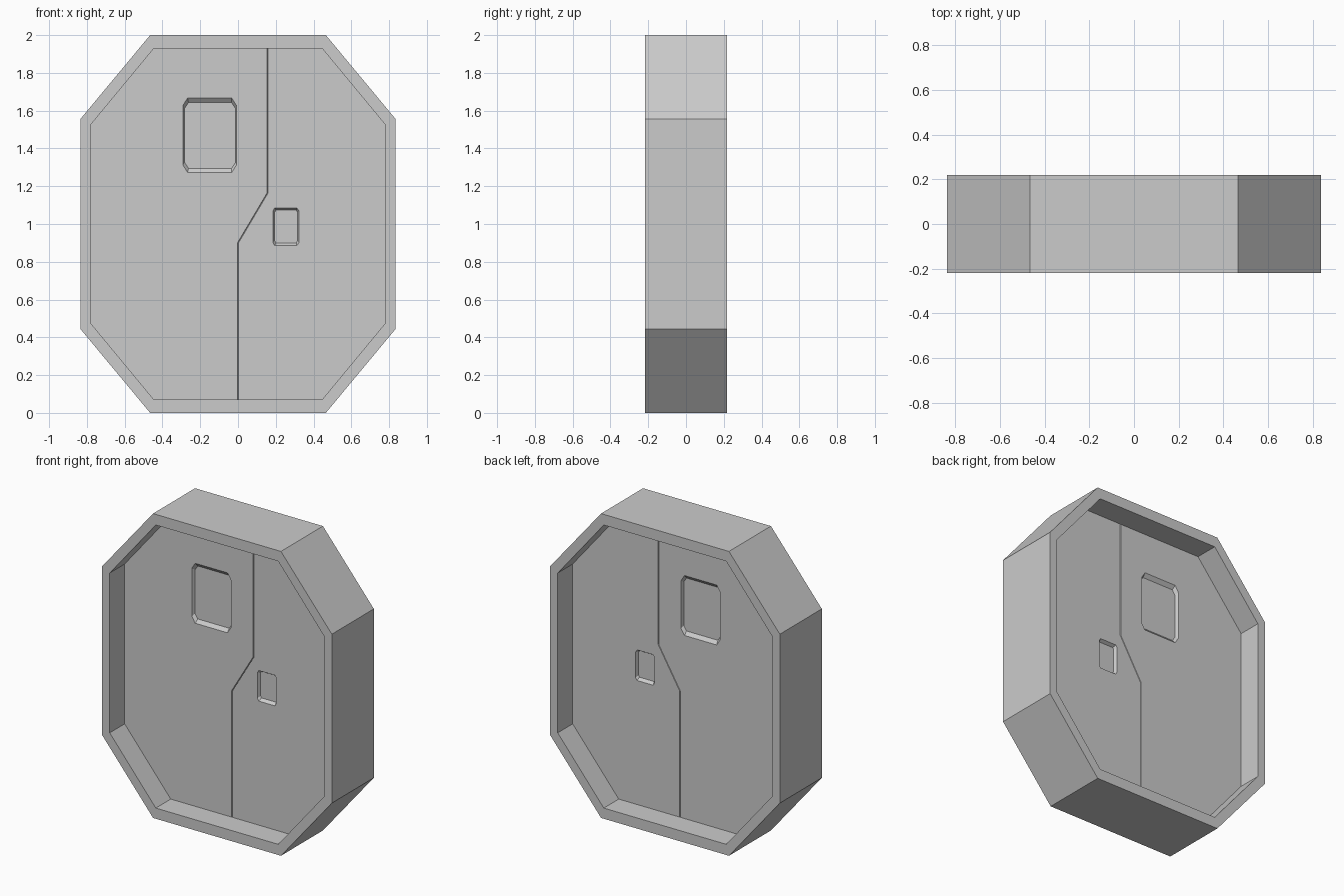
import bpy, bmesh

if "Cube" in bpy.data.objects:
    bpy.data.objects.remove(bpy.data.objects["Cube"])


def loft(name, rings, closed=False):
    """Bridge rings of (x, y, z) points; cap the ends unless the rings close on themselves."""
    bm = bmesh.new()
    loops = [[bm.verts.new(p) for p in ring] for ring in rings]
    n = len(loops[0])
    pairs = list(zip(loops, loops[1:]))
    if closed:
        pairs.append((loops[-1], loops[0]))
    else:
        bm.faces.new(loops[0])
        bm.faces.new(loops[-1])
    for a, b in pairs:
        for i in range(n):
            j = (i + 1) % n
            bm.faces.new((a[i], a[j], b[j], b[i]))
    bmesh.ops.recalc_face_normals(bm, faces=bm.faces[:])
    mesh = bpy.data.meshes.new(name)
    bm.to_mesh(mesh)
    bm.free()
    obj = bpy.data.objects.new(name, mesh)
    bpy.context.collection.objects.link(obj)
    return obj


def at(profile, y):
    return [(x, y, z) for x, z in profile]


def octagon(x0, x1, z0, z1, cx, cz):
    """Rectangle with cut corners."""
    return [(x0 + cx, z0), (x1 - cx, z0), (x1, z0 + cz), (x1, z1 - cz),
            (x1 - cx, z1), (x0 + cx, z1), (x0, z1 - cz), (x0, z0 + cz)]


# Octagonal frame
D = 0.218
outer = octagon(-0.835, 0.835, 0, 2, 0.37, 0.445)
inner = octagon(-0.78, 0.78, 0.07, 1.93, 0.335, 0.405)
loft("door_frame", [at(outer, -D), at(outer, D), at(inner, D), at(inner, -D)], closed=True)

# Two door leaves meeting at a stepped seam with a fine chamfer
T, G = 0.063, 0.003
seam = [(0, 0.07), (0, 0.9), (0.157, 1.165), (0.157, 1.93)]


def leaf(name, side):
    edge = [(side * 0.445, 1.93), (side * 0.78, 1.525), (side * 0.78, 0.475), (side * 0.445, 0.07)]
    full = seam + edge
    cut = [(x + side * G, z) for x, z in seam] + edge
    return loft(name, [at(cut, -T), at(full, -T + 0.008), at(full, T - 0.008), at(cut, T)])


left_door = leaf("left_door", -1)
right_door = leaf("right_door", 1)


# Bevelled window recesses, cut into both faces
def recess(door, wide, narrow, depth):
    for s in (-1, 1):
        cutter = loft("recess_cutter", [at(wide, s * (T + 0.05)), at(wide, s * T),
                                        at(narrow, s * (T - depth))])
        mod = door.modifiers.new("recess", 'BOOLEAN')
        mod.object, mod.operation, mod.solver = cutter, 'DIFFERENCE', 'EXACT'
        bpy.context.view_layer.objects.active = door
        bpy.ops.object.modifier_apply(modifier=mod.name)
        bpy.data.objects.remove(cutter)


recess(left_door, octagon(-0.292, -0.008, 1.273, 1.667, 0.025, 0.04),
       octagon(-0.282, -0.014, 1.295, 1.643, 0.02, 0.03), 0.02)
recess(right_door, octagon(0.185, 0.322, 0.885, 1.086, 0.01, 0.016),
       octagon(0.194, 0.315, 0.9, 1.074, 0.007, 0.012), 0.02)
